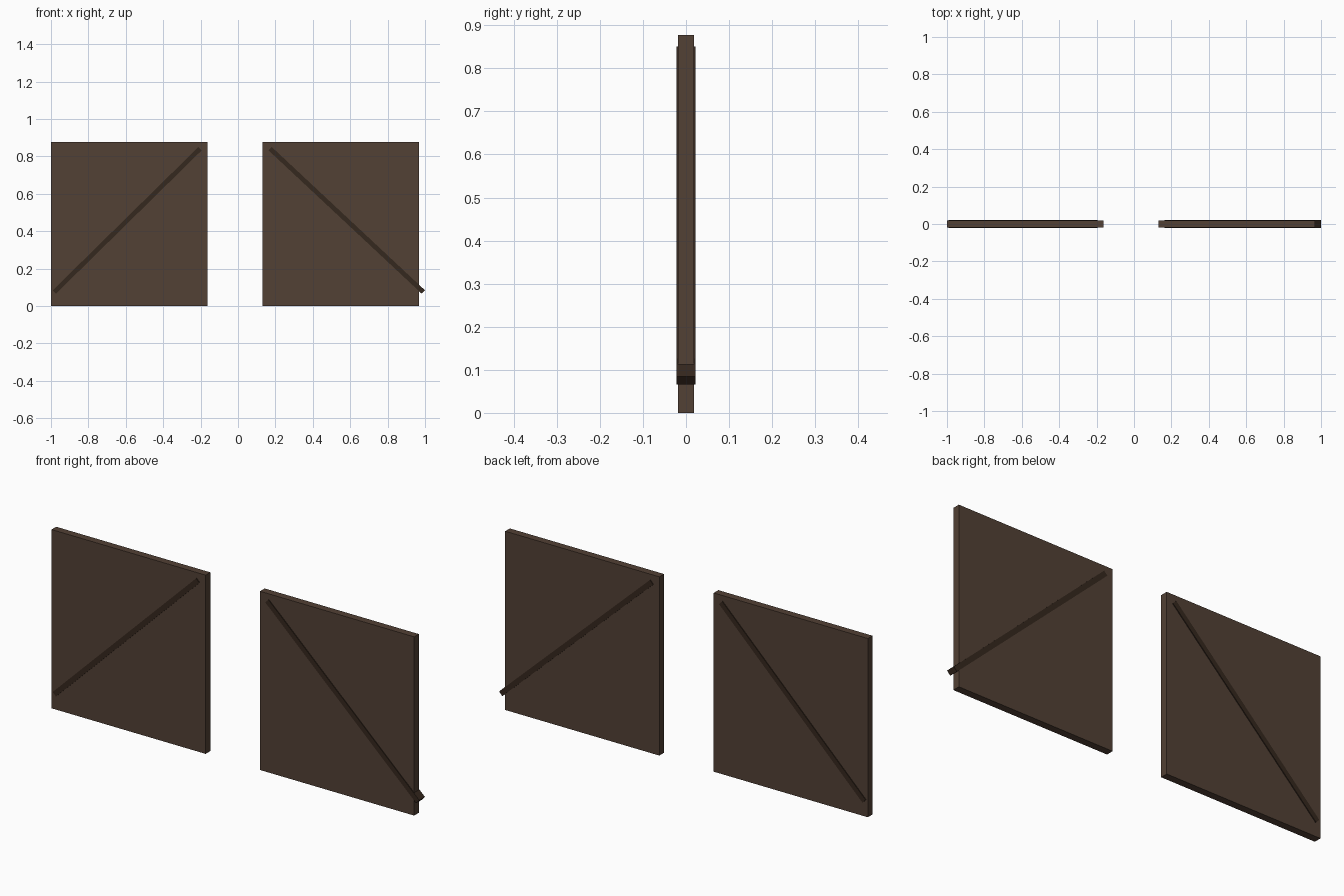
import bpy, math

if "Cube" in bpy.data.objects:
    bpy.data.objects.remove(bpy.data.objects["Cube"])


def material(name, color):
    m = bpy.data.materials.new(name)
    m.diffuse_color = (*color, 1)
    m.use_nodes = True
    m.node_tree.nodes["Principled BSDF"].inputs["Base Color"].default_value = m.diffuse_color
    return m


panel_wood = material("panel_wood", (0.085, 0.052, 0.035))
brace_wood = material("brace_wood", (0.036, 0.021, 0.013))


def box(name, center, size, mat, angle=0.0):
    bpy.ops.mesh.primitive_cube_add(size=1, location=center)
    ob = bpy.context.object
    ob.name = name
    ob.scale = size
    bpy.ops.object.transform_apply(location=False, rotation=False, scale=True)
    ob.rotation_euler.y = angle
    ob.data.materials.append(mat)
    return ob


def gate(side, x0, x1, low, high):
    # flat door panel
    box(side + "_gate_panel", ((x0 + x1) / 2, 0, 0.4385),
        (x1 - x0, 0.036, 0.877), panel_wood)
    # diagonal brace running through the panel, proud on both faces
    dx, dz = high[0] - low[0], high[1] - low[1]
    box(side + "_diagonal_brace",
        ((low[0] + high[0]) / 2, 0, (low[1] + high[1]) / 2),
        (math.hypot(dx, dz), 0.044, 0.025), brace_wood, -math.atan2(dz, dx))


gate("left", -1.0, -0.163, (-0.982, 0.075), (-0.203, 0.841))
gate("right", 0.132, 0.969, (0.991, 0.075), (0.172, 0.841))
